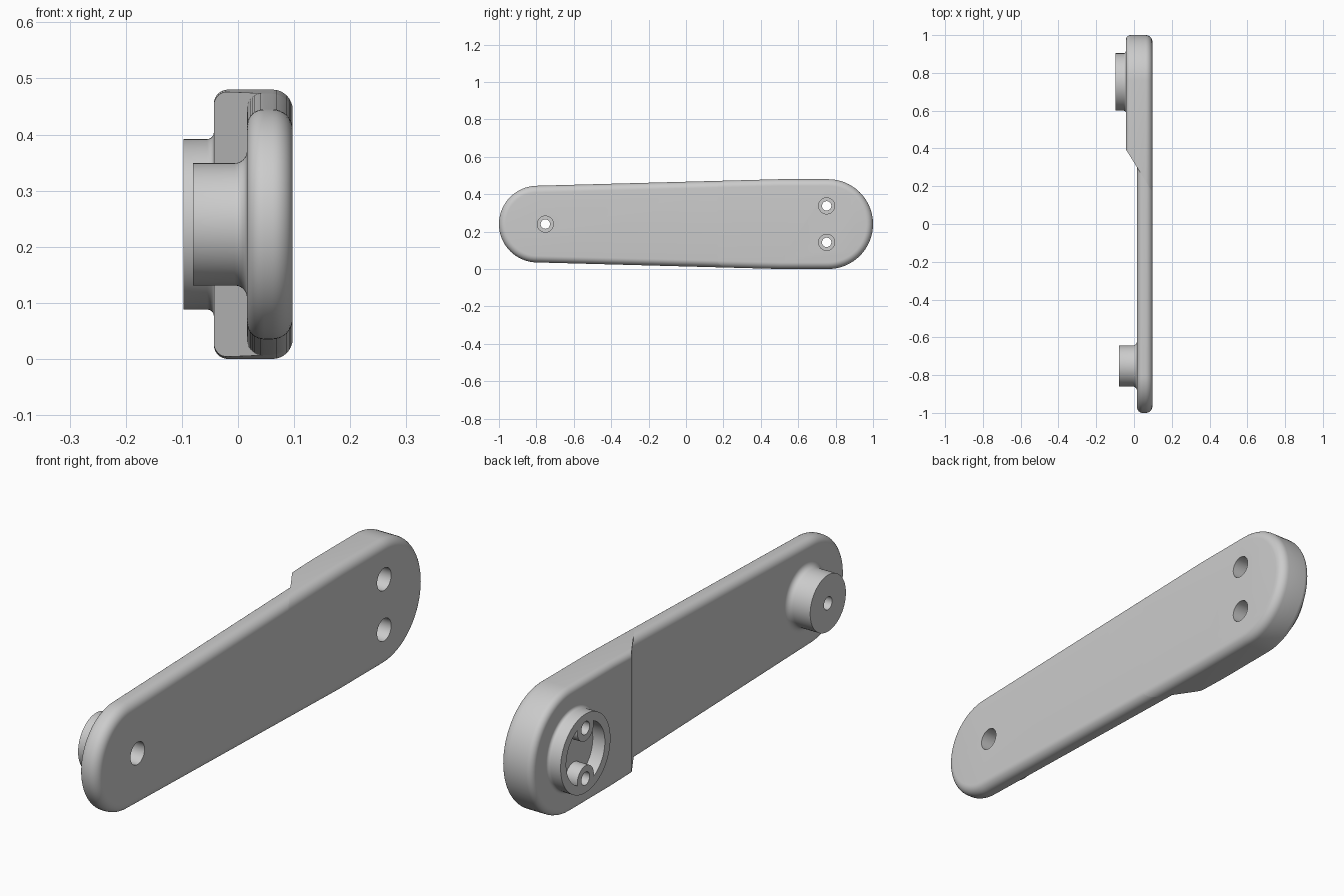
import bpy, bmesh, math
from mathutils import Vector

cube = bpy.data.objects.get("Cube")
if cube:
    bpy.data.objects.remove(cube, do_unlink=True)

grey = bpy.data.materials.new("plain grey")
grey.use_nodes = True
grey.diffuse_color = (0.6, 0.6, 0.6, 1)
grey.node_tree.nodes["Principled BSDF"].inputs["Base Color"].default_value = (0.6, 0.6, 0.6, 1)

MID = 0.24                      # height of the arm's centre line
OUTER, BACK_FACE, FRONT_FACE, BOSS_END = 0.0975, -0.043, 0.016, -0.0975
BACK_Y, FRONT_Y = 0.752, -0.752
SCREW_Z = (MID - 0.0975, MID + 0.0975)


def loft(name, rings, cut=None):
    """Skin a list of closed rings, cap both ends, optionally trim by a plane."""
    bm = bmesh.new()
    loops = [[bm.verts.new(p) for p in ring] for ring in rings]
    n = len(loops[0])
    for a, b in zip(loops, loops[1:]):
        for i in range(n):
            j = (i + 1) % n
            bm.faces.new((a[i], a[j], b[j], b[i]))
    bm.faces.new(loops[0])
    bm.faces.new(loops[-1])
    if cut:
        point, normal = cut
        geom = bm.verts[:] + bm.edges[:] + bm.faces[:]
        res = bmesh.ops.bisect_plane(bm, geom=geom, plane_co=point,
                                     plane_no=normal, clear_outer=True)
        edges = [e for e in res["geom_cut"] if isinstance(e, bmesh.types.BMEdge)]
        bmesh.ops.contextual_create(bm, geom=edges)
    bmesh.ops.recalc_face_normals(bm, faces=bm.faces)
    mesh = bpy.data.meshes.new(name)
    bm.to_mesh(mesh)
    bm.free()
    mesh.materials.append(grey)
    ob = bpy.data.objects.new(name, mesh)
    bpy.context.collection.objects.link(ob)
    return ob


def outline(x, inset):
    """Tapered arm outline at depth x, shrunk by inset."""
    def arc(cy, r, start):
        return [(x, cy + r * math.cos(t), MID + r * math.sin(t))
                for t in (start + math.pi * i / 32 for i in range(33))]
    big = 0.24 - inset
    return (arc(0.76, big, -math.pi / 2) + [(x, 0.5, MID + big)]
            + arc(-0.795, 0.205 - inset, math.pi / 2) + [(x, 0.5, MID - big)])


def arm(name, inner, r_in, r_out, cut):
    """Arm slab with rounded rims on both faces."""
    steps = [math.pi / 2 * i / 8 for i in range(9)]
    rings = [outline(inner + r_in * (1 - math.cos(t)), r_in * (1 - math.sin(t))) for t in steps]
    rings += [outline(OUTER - r_out * (1 - math.sin(t)), r_out * (1 - math.cos(t))) for t in steps]
    return loft(name, rings, cut)


def turned(name, y, z, profile):
    """Round part about an axis along x, from (x, radius) pairs."""
    return loft(name, [[(x, y + r * math.cos(t), z + r * math.sin(t))
                        for t in (math.tau * i / 64 for i in range(64))]
                       for x, r in profile])


def combine(target, tool, operation):
    tool.hide_render = True
    mod = target.modifiers.new(operation.lower(), 'BOOLEAN')
    mod.operation, mod.object, mod.solver = operation, tool, 'EXACT'
    bpy.context.view_layer.objects.active = target
    bpy.ops.object.modifier_apply(modifier=mod.name)
    bpy.data.objects.remove(tool, do_unlink=True)


def boss(y, face, radius, end, fillet):
    """Round boss flaring into the arm face."""
    flare = [(face - fillet * (1 - math.sin(t)), radius + fillet * (1 - math.cos(t)))
             for t in (math.pi / 2 * i / 6 for i in range(7))]
    return turned("boss", y, MID, [(end, radius)] + flare + [(face + 0.01, radius + fillet)])


def screw_hole(y, z, seat):
    """Narrow through hole with a wide recess on the outer face."""
    return turned("hole_cutter", y, z, [(-0.2, 0.025), (seat, 0.025), (seat, 0.043), (0.2, 0.043)])


# Thick and thin halves meet on the sloping step
step = Vector((FRONT_FACE, 0.3, MID))
slope = Vector((0.095, 0.059, 0)).normalized()
back_arm = arm("back_arm", BACK_FACE, 0.025, 0.036, (step, -slope))
front_arm = arm("front_arm", FRONT_FACE, 0.03, 0.036, (step, slope))

# Bosses
combine(back_arm, boss(BACK_Y, BACK_FACE, 0.152, BOSS_END, 0.012), 'UNION')
combine(front_arm, boss(FRONT_Y, FRONT_FACE, 0.109, -0.08, 0.022), 'UNION')

# Pocket in the back boss, leaving two screw posts
pocket = turned("pocket_cutter", BACK_Y, MID, [(-0.2, 0.118), (-0.046, 0.118)])
for z in SCREW_Z:
    combine(pocket, turned("post_cutter", BACK_Y, z, [(-0.3, 0.05), (0.1, 0.05)]), 'DIFFERENCE')
combine(back_arm, pocket, 'DIFFERENCE')

# Screw holes
for z in SCREW_Z:
    combine(back_arm, screw_hole(BACK_Y, z, 0.015), 'DIFFERENCE')
combine(front_arm, screw_hole(FRONT_Y, MID, 0.015), 'DIFFERENCE')

for ob in (back_arm, front_arm):
    bpy.ops.object.select_all(action='DESELECT')
    ob.select_set(True)
    bpy.context.view_layer.objects.active = ob
    bpy.ops.object.shade_smooth_by_angle(angle=math.radians(30))
